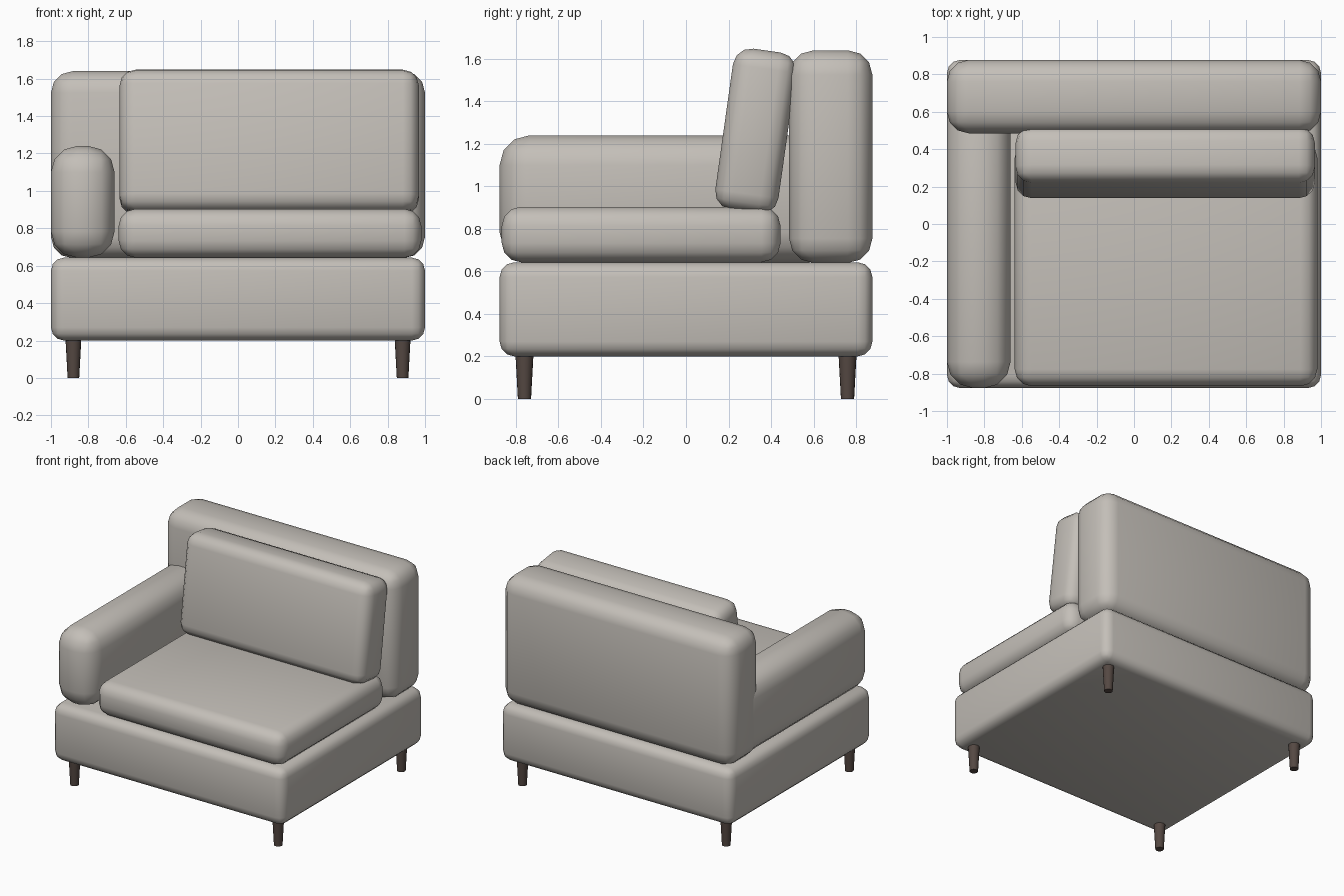
import bpy
from math import radians

if "Cube" in bpy.data.objects:
    bpy.data.objects.remove(bpy.data.objects["Cube"])


def material(name, color):
    m = bpy.data.materials.new(name)
    m.diffuse_color = color
    m.use_nodes = True
    m.node_tree.nodes["Principled BSDF"].inputs["Base Color"].default_value = m.diffuse_color
    return m


FABRIC = material("fabric", (0.55, 0.52, 0.48, 1))
WOOD = material("dark_wood", (0.09, 0.065, 0.055, 1))


def finish(ob, name, mat, angle):
    ob.name = ob.data.name = name
    ob.data.materials.append(mat)
    bpy.ops.object.shade_smooth_by_angle(angle=radians(angle))


def pad(name, center, size, radius, segments=3, tilt=0):
    """Upholstered block with rounded edges."""
    bpy.ops.mesh.primitive_cube_add(size=1, location=center)
    ob = bpy.context.object
    ob.scale = size
    bpy.ops.object.transform_apply(location=False, rotation=False, scale=True)
    bev = ob.modifiers.new("round", 'BEVEL')
    bev.width = radius
    bev.segments = segments
    bpy.ops.object.modifier_apply(modifier=bev.name)
    ob.rotation_euler.x = radians(tilt)
    finish(ob, name, FABRIC, 40)
    return ob


def span(name, x, y, z, radius, segments=3):
    """Pad given by its limits along each axis."""
    lims = (x, y, z)
    return pad(name, [(a + b) / 2 for a, b in lims], [b - a for a, b in lims],
               radius, segments)


# Base, back rest, single arm and seat cushion
span("base", (-1, 1), (-0.877, 0.877), (0.2, 0.643), 0.07)
span("back_rest", (-1, 1), (0.485, 0.877), (0.64, 1.64), 0.115)
span("arm_rest", (-1, -0.66), (-0.877, 0.72), (0.643, 1.24), 0.14)
span("seat_cushion", (-0.638, 0.98), (-0.867, 0.445), (0.643, 0.904), 0.09)

# Leaning back cushion
pad("back_cushion", (0.167, 0.328, 1.26), (1.6, 0.3, 0.765), 0.085, tilt=-8)

# Tapered legs
for sy, row in ((-1, "front"), (1, "rear")):
    for sx, side in ((-1, "left"), (1, "right")):
        bpy.ops.mesh.primitive_cone_add(vertices=16, radius1=0.031, radius2=0.043,
                                        depth=0.22, location=(sx * 0.88, sy * 0.76, 0.11))
        finish(bpy.context.object, f"{row}_{side}_leg", WOOD, 35)
